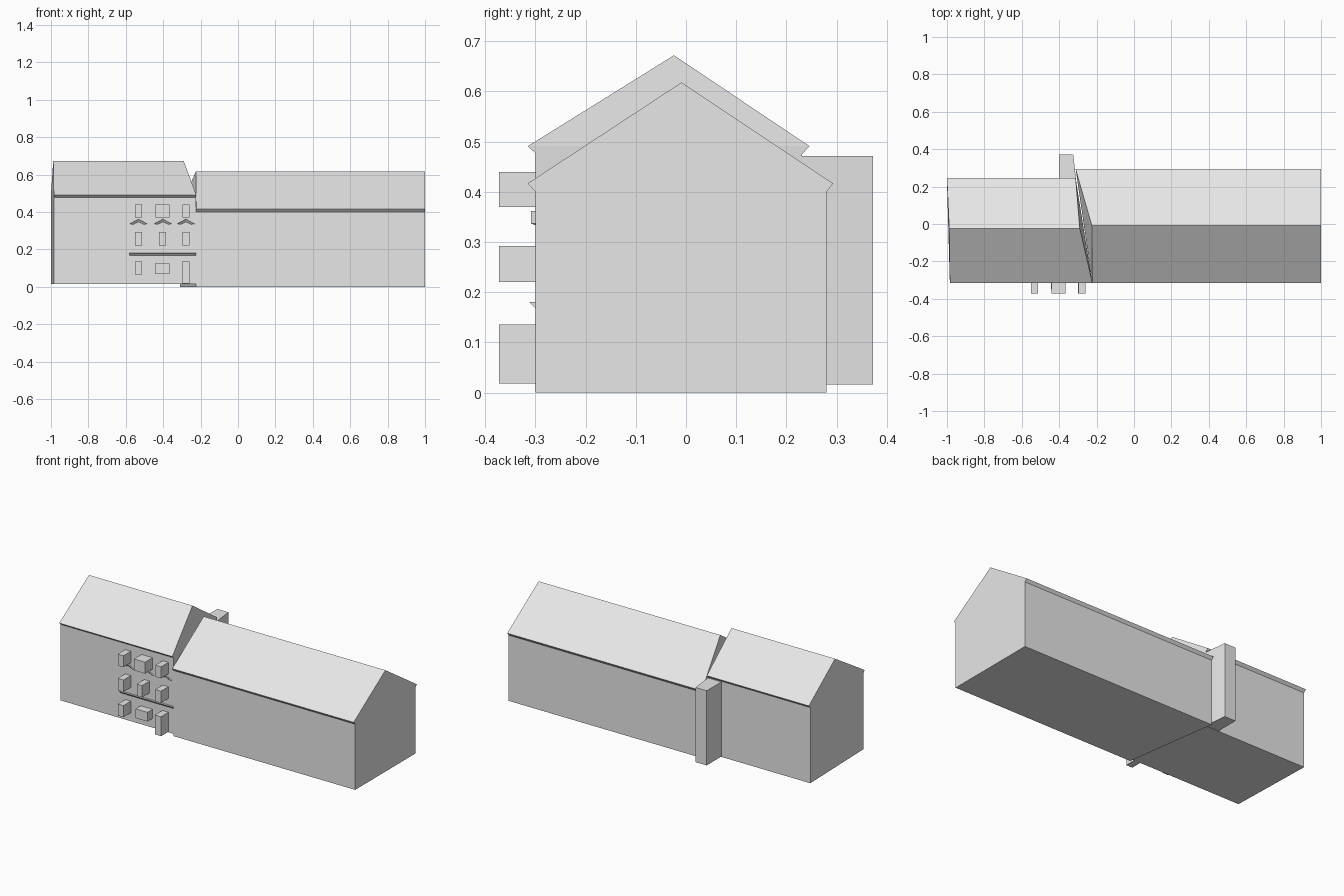
import bpy, bmesh

if "Cube" in bpy.data.objects:
    bpy.data.objects.remove(bpy.data.objects["Cube"])

grey = bpy.data.materials.new("light grey")
grey.diffuse_color = (0.8, 0.8, 0.8, 1)
grey.use_nodes = True
grey.node_tree.nodes["Principled BSDF"].inputs["Base Color"].default_value = grey.diffuse_color


def make(name, verts, faces):
    mesh = bpy.data.meshes.new(name)
    mesh.from_pydata(verts, [], faces)
    bm = bmesh.new()
    bm.from_mesh(mesh)
    bmesh.ops.recalc_face_normals(bm, faces=bm.faces)
    bm.to_mesh(mesh)
    bm.free()
    mesh.materials.append(grey)
    ob = bpy.data.objects.new(name, mesh)
    bpy.context.collection.objects.link(ob)
    return ob


def prism(name, outline, z0, z1):
    n = len(outline)
    verts = [(x, y, z) for z in (z0, z1) for x, y in outline]
    faces = [list(range(n)), list(range(n, 2 * n))]
    faces += [(i, (i + 1) % n, (i + 1) % n + n, i + n) for i in range(n)]
    return make(name, verts, faces)


def box(name, x0, x1, y0, y1, z0, z1):
    return prism(name, [(x0, y0), (x1, y0), (x1, y1), (x0, y1)], z0, z1)


def house(name, profile, ends):
    """Gabled block; each end gives x at front, ridge and back."""
    yf, yb = profile[0][0], profile[-1][0]
    verts = []
    for front, ridge, back in ends:
        for i, (y, z) in enumerate(profile):
            x = ridge if i == 3 else front + (back - front) * (y - yf) / (yb - yf)
            verts.append((x, y, z))
    faces = []
    for o in (0, 7):
        faces += [(o, o + 1, o + 5, o + 6), (o + 1, o + 2, o + 4, o + 5),
                  (o + 2, o + 3, o + 4)]
    faces += [(i, (i + 1) % 7, (i + 1) % 7 + 7, i + 7) for i in range(7)]
    return make(name, verts, faces)


# Long low wing
house("long_wing",
      [(-0.30, 0), (-0.30, 0.40), (-0.315, 0.417), (-0.009, 0.618),
       (0.293, 0.417), (0.28, 0.40), (0.28, 0)],
      [(-0.225, -0.225, -0.31), (1, 1, 1)])

# Taller wing in two sections
tall = [(-0.30, 0.014), (-0.30, 0.477), (-0.315, 0.491), (-0.024, 0.672),
        (0.246, 0.491), (0.231, 0.475), (0.231, 0.014)]
house("tall_wing_end", tall, [(-0.985, -0.988, -1.0), (-0.58, -0.588, -0.6)])
house("tall_wing_middle", tall, [(-0.58, -0.588, -0.6), (-0.225, -0.29, -0.31)])

# Rear stair tower
prism("rear_tower", [(-0.40, 0.22), (-0.308, 0.22), (-0.325, 0.372), (-0.40, 0.372)],
      0.016, 0.471)

# Projecting windows and door
bays = [(-0.55, -0.512, 0.37, 0.44), (-0.44, -0.366, 0.37, 0.44), (-0.297, -0.259, 0.37, 0.44),
        (-0.55, -0.512, 0.22, 0.292), (-0.422, -0.386, 0.22, 0.292), (-0.297, -0.259, 0.22, 0.292),
        (-0.55, -0.512, 0.065, 0.136), (-0.445, -0.365, 0.07, 0.126)]
for i, (x0, x1, z0, z1) in enumerate(bays):
    box(f"window_bay_{i + 1}", x0, x1, -0.35 if i == 7 else -0.372, -0.295, z0, z1)
box("door_bay", -0.30, -0.258, -0.372, -0.295, 0.018, 0.136)

# Wedge shaped ledge above the ground floor
make("ledge",
     [(x, y, z) for x in (-0.58, -0.225)
      for y, z in ((-0.299, 0.167), (-0.312, 0.181), (-0.299, 0.181))],
     [(0, 1, 2), (3, 4, 5), (0, 1, 4, 3), (1, 2, 5, 4), (2, 0, 3, 5)])

# Little pediments over the middle windows
for i, cx in enumerate((-0.532, -0.402, -0.279)):
    verts = []
    for dx, drop in ((-0.046, 0.025), (0, 0), (0.046, 0.025)):
        z = 0.362 - drop
        verts += [(cx + dx, -0.299, z), (cx + dx, -0.309, z),
                  (cx + dx * 0.6, -0.299, 0.346 - drop * 0.5)]
    make(f"pediment_{i + 1}", verts,
         [(0, 1, 2), (6, 7, 8)] +
         [f for o in (0, 3) for f in ((o, o + 1, o + 4, o + 3), (o + 1, o + 2, o + 5, o + 4),
                                      (o + 2, o, o + 3, o + 5))])
